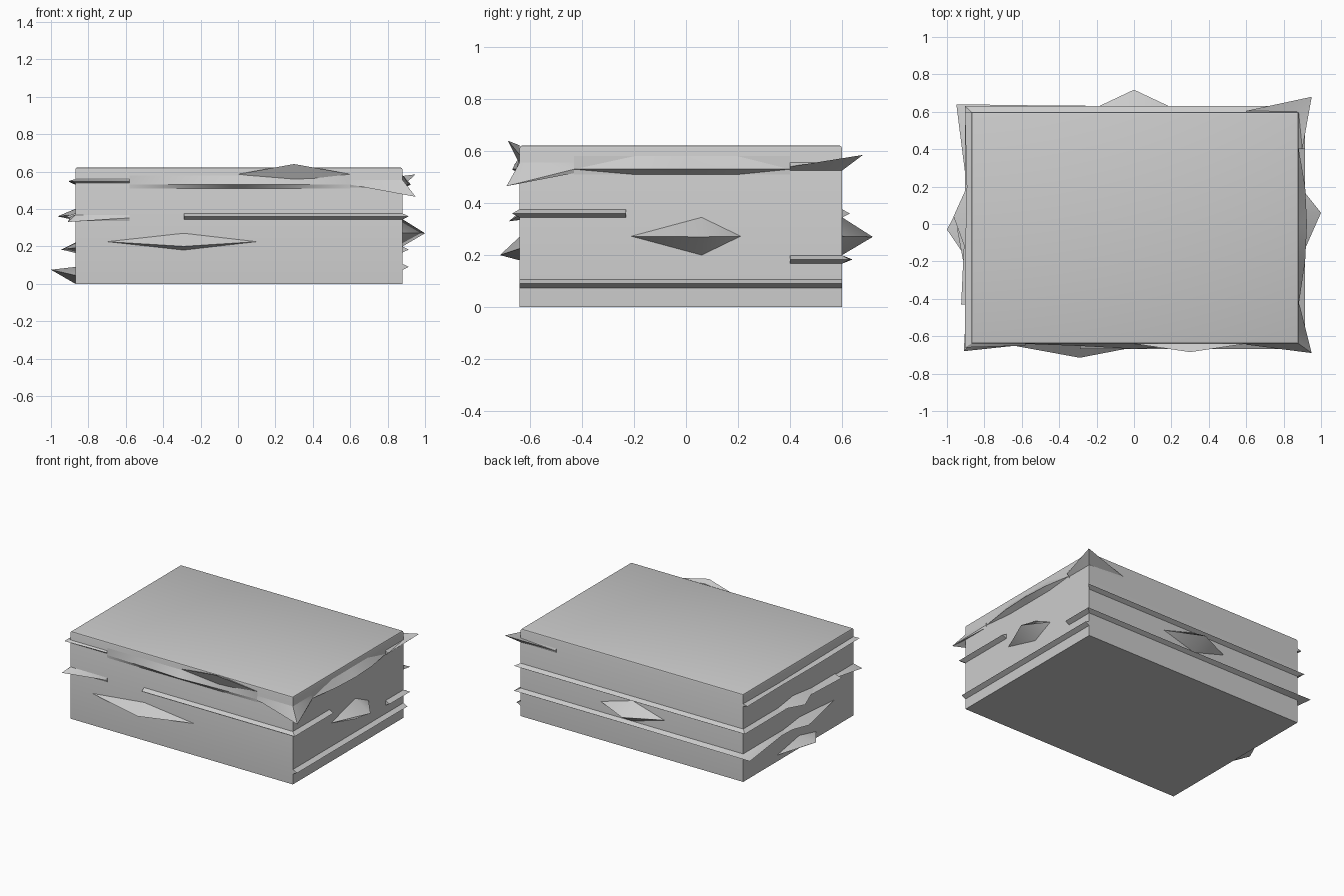
import bpy, bmesh

if "Cube" in bpy.data.objects:
    bpy.data.objects.remove(bpy.data.objects["Cube"])

X0, X1, Y0, Y1, H = -0.87, 0.88, -0.64, 0.60, 0.622


def clamp(v, a, b):
    return max(a, min(b, v))


def finish(name, bm, angle):
    bmesh.ops.remove_doubles(bm, verts=bm.verts, dist=1e-5)
    bmesh.ops.recalc_face_normals(bm, faces=bm.faces)
    me = bpy.data.meshes.new(name)
    bm.to_mesh(me)
    bm.free()
    ob = bpy.data.objects.new(name, me)
    bpy.context.collection.objects.link(ob)
    bpy.context.view_layer.objects.active = ob
    ob.select_set(True)
    bpy.ops.object.shade_smooth_by_angle(angle=angle)
    ob.select_set(False)
    return ob


def ridge(name, tips, up=0.016, down=0.016, base_z=None, angle=0.5):
    """V-shaped ridge: tips are joined to a strip on the nearest wall."""
    bm = bmesh.new()
    rings = []
    for x, y, z in tips:
        bx, by = clamp(x, X0, X1), clamp(y, Y0, Y1)
        bz = z if base_z is None else base_z
        rings.append([bm.verts.new(p) for p in (
            (bx, by, min(H, bz + up)), (x, y, z), (bx, by, max(0, bz - down)))])
    for a, b in zip(rings, rings[1:]):
        for i in range(3):
            j = (i + 1) % 3
            bm.faces.new((a[i], a[j], b[j], b[i]))
    bm.faces.new(rings[0])
    bm.faces.new(rings[-1])
    bmesh.ops.triangulate(bm, faces=bm.faces)
    return finish(name, bm, angle)


def bulge(name, tip, ends, low, high):
    """Low pyramid on a wall, pulled out to a tip."""
    bx, by = clamp(tip[0], X0, X1), clamp(tip[1], Y0, Y1)
    bm = bmesh.new()
    t = bm.verts.new(tip)
    mid = (low + high) / 2
    rim = [(*ends[0], mid), (bx, by, low), (*ends[1], mid), (bx, by, high)]
    vs = [bm.verts.new(p) for p in rim]
    for i in range(4):
        bm.faces.new((vs[i], vs[(i + 1) % 4], t))
    bm.faces.new(vs)
    return finish(name, bm, 0.8)


# main slab with a small chamfer round the top
bm = bmesh.new()
bmesh.ops.create_cube(bm, size=1)
for v in bm.verts:
    v.co = (X1 if v.co.x > 0 else X0, Y1 if v.co.y > 0 else Y0, H if v.co.z > 0 else 0)
top = [e for e in bm.edges if all(v.co.z > 0.5 for v in e.verts)]
bmesh.ops.bevel(bm, geom=top, offset=0.012, segments=2, affect='EDGES', profile=0.5)
finish("slab", bm, 0.5)

F, R, B, L = Y0 - 0.028, X1 + 0.033, Y1 + 0.03, X0 - 0.034

# bottom seam: right side, then left side
ridge("bottom_seam_right", [(R, Y0, .09), (R, Y1, .09)])
# second seam: back, wrapping to both corners
ridge("second_seam_back", [(R, .4, .183), (R, B, .183), (0, B, .183), (-.58, B + .005, .183),
                           (-.95, .64, .183), (L + .01, .2, .183), (L, -.03, .183)])
# third seam: front, right part and back, left side
ridge("third_seam_front", [(-.29, F, .36), (R, F, .36), (R, -.23, .36)])
ridge("third_seam_back", [(R, B, .36), (L, B, .36), (L, 0, .36), (L - .02, -.43, .36)])
ridge("third_seam_corner", [(-.896, -.43, .36), (-.91, -.68, .33), (-.58, -.645, .352)], base_z=.352)
# top seam with corner spikes
ridge("top_seam_left", [(L, .6, .545), (L + .01, .2, .54), (L, -.2, .545), (L, -.66, .55), (-.58, -.65, .55)], .01, .01)
ridge("top_spike_front", [(.6, -.645, .53), (.95, -.69, .465), (.885, -.43, .53)], base_z=.535, up=.02, down=.02)
ridge("top_spike_back", [(.6, .605, .54), (.95, .68, .585), (.9, .4, .54)], base_z=.54, up=.015, down=.015)
ridge("top_seam_right", [(.881, -.43, .53), (.915, -.2, .53), (.925, 0, .53), (.915, .2, .53), (.881, .4, .53)], .05, .02)
ridge("top_seam_front", [(-.58, -.641, .53), (-.29, -.652, .53), (0, -.668, .53), (.3, -.652, .53), (.6, -.641, .53)], .05, .02)

# bulges, one or two on each wall
bulge("front_bulge", (-.29, -.715, .2), [(-.7, Y0), (.1, Y0)], .18, .27)
bulge("front_top_bulge", (.3, -.685, .64), [(0, Y0), (.6, Y0)], .55, H)
bulge("right_bulge", (1.0, .06, .27), [(X1, -.21), (X1, .21)], .2, .345)
bulge("back_bulge", (0, .718, .27), [(-.25, Y1), (.25, Y1)], .2, .345)
bulge("left_bottom_bulge", (-1.0, -.03, .075), [(X0, .22), (X0, -.22)], .0, .09)
bulge("left_middle_bulge", (-.965, .04, .36), [(X0, .25), (X0, -.22)], .34, .4)
bulge("left_second_bulge", (-.945, -.03, .183), [(X0, .2), (X0, -.43)], .165, .22)
